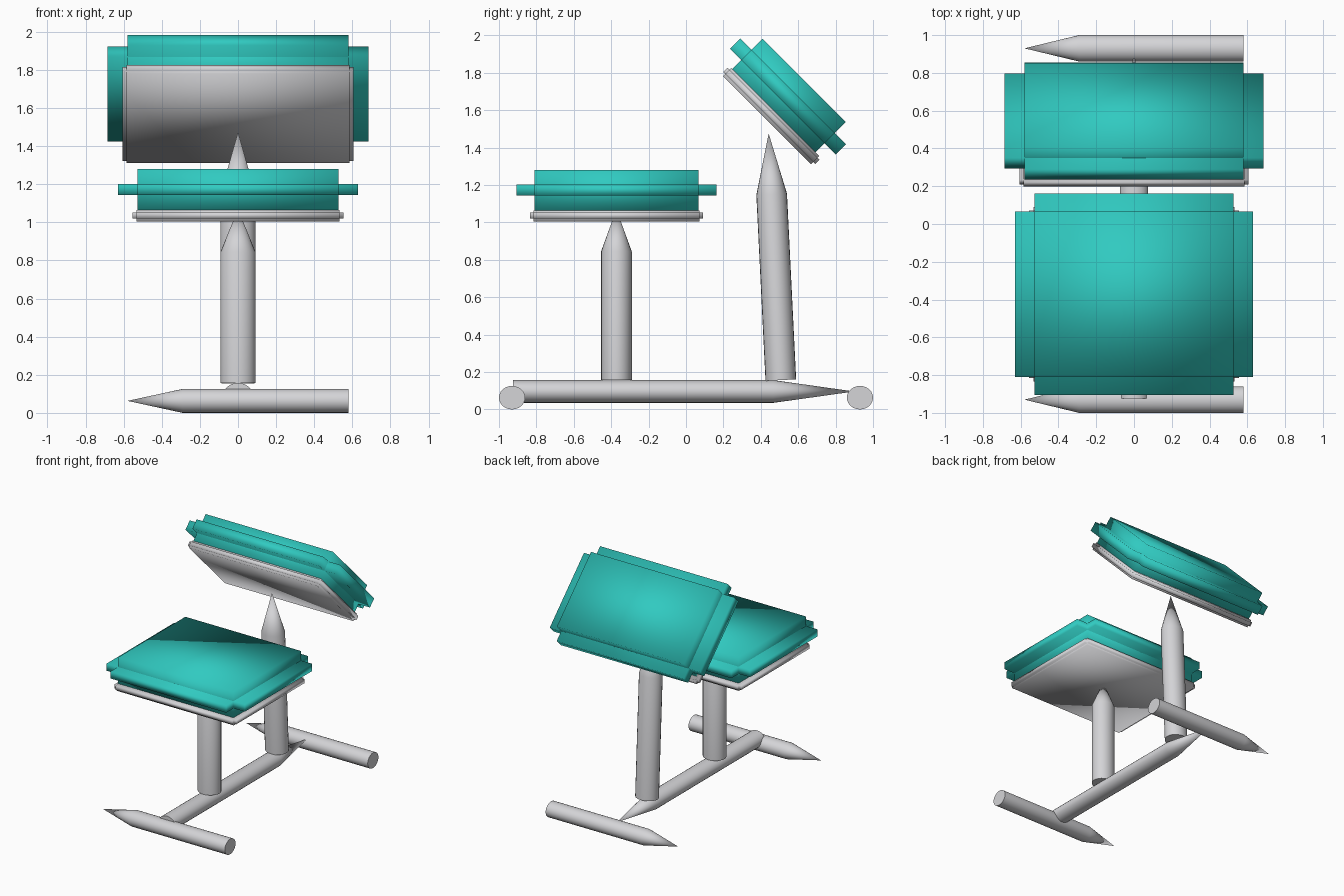
import bpy, bmesh, math
from mathutils import Matrix, Vector

if "Cube" in bpy.data.objects:
    bpy.data.objects.remove(bpy.data.objects["Cube"])


def material(name, rgb):
    m = bpy.data.materials.new(name)
    m.diffuse_color = (*rgb, 1)
    m.use_nodes = True
    m.node_tree.nodes["Principled BSDF"].inputs["Base Color"].default_value = m.diffuse_color
    return m


TEAL = material("teal cushion", (0.03, 0.59, 0.53))
GREY = material("light grey metal", (0.66, 0.66, 0.68))


def finish(bm, name, mat):
    bmesh.ops.recalc_face_normals(bm, faces=bm.faces)
    for f in bm.faces:
        f.smooth = True
    me = bpy.data.meshes.new(name)
    bm.to_mesh(me)
    bm.free()
    me.materials.append(mat)
    ob = bpy.data.objects.new(name, me)
    bpy.context.collection.objects.link(ob)
    return ob


def pad(name, mat, core, rim, cy, z, rim_z, tilt=0):
    """Stepped pad: a thick core block crossed by two thin wider slabs."""
    bm = bmesh.new()
    blocks = [(core[0], core[1], z), (rim[0], core[1], rim_z), (core[0], rim[1], rim_z)]
    for hx, hy, (z0, z1) in blocks:
        m = (Matrix.Rotation(math.radians(tilt), 4, 'X')
             @ Matrix.Translation((0, cy, (z0 + z1) / 2))
             @ Matrix.Diagonal((2 * hx, 2 * hy, z1 - z0, 1)))
        bmesh.ops.create_cube(bm, size=1, matrix=m)
    return finish(bm, name, mat)


def tube(name, start, shoulder, tip, side, ra, rb, n=24):
    """Pointed bar: oval cylinder from start to shoulder, then a cone to tip."""
    bm = bmesh.new()
    start, shoulder, tip = Vector(start), Vector(shoulder), Vector(tip)
    a = Vector(side)
    b = (shoulder - start).normalized().cross(a)
    rings = []
    for c in (start, shoulder):
        rings.append([bm.verts.new(c + a * ra * math.cos(2 * math.pi * i / n)
                                   + b * rb * math.sin(2 * math.pi * i / n)) for i in range(n)])
    end = bm.verts.new(tip)
    bm.faces.new(rings[0])
    for i in range(n):
        j = (i + 1) % n
        bm.faces.new((rings[0][i], rings[0][j], rings[1][j], rings[1][i]))
        bm.faces.new((rings[1][i], rings[1][j], end))
    ob = finish(bm, name, GREY)
    bpy.ops.object.select_all(action='DESELECT')
    ob.select_set(True)
    bpy.context.view_layer.objects.active = ob
    bpy.ops.object.shade_smooth_by_angle(angle=math.radians(40))
    return ob


# Floor bars, front and back
for name, y in (("front_foot_bar", -0.93), ("back_foot_bar", 0.93)):
    tube(name, (0.58, y, 0.063), (-0.29, y, 0.063), (-0.58, y, 0.063), (0, 1, 0), 0.07, 0.063)

# Spine joining the floor bars
tube("spine", (0, -0.925, 0.096), (0, 0.465, 0.096), (0, 0.90, 0.096), (1, 0, 0), 0.075, 0.061)

# Posts
tube("seat_post", (0, -0.372, 0.157), (0, -0.372, 0.845), (0, -0.372, 1.07), (1, 0, 0), 0.092, 0.082)
tube("backrest_post", (0, 0.507, 0.157), (0, 0.458, 1.15), (0, 0.442, 1.475), (1, 0, 0), 0.092, 0.082)

# Seat plate and cushion
pad("seat_plate", GREY, (0.532, 0.443), (0.555, 0.462), -0.372, (1.005, 1.065), (1.02, 1.053))
pad("seat_cushion", TEAL, (0.527, 0.439), (0.63, 0.534), -0.372, (1.065, 1.28), (1.143, 1.202))

# Backrest plate and cushion, leaning at 45 degrees
pad("backrest_plate", GREY, (0.585, 0.332), (0.605, 0.348), -0.787, (1.40, 1.462), (1.416, 1.449), -45)
pad("backrest_cushion", TEAL, (0.58, 0.315), (0.685, 0.40), -0.798, (1.46, 1.69), (1.53, 1.608), -45)
